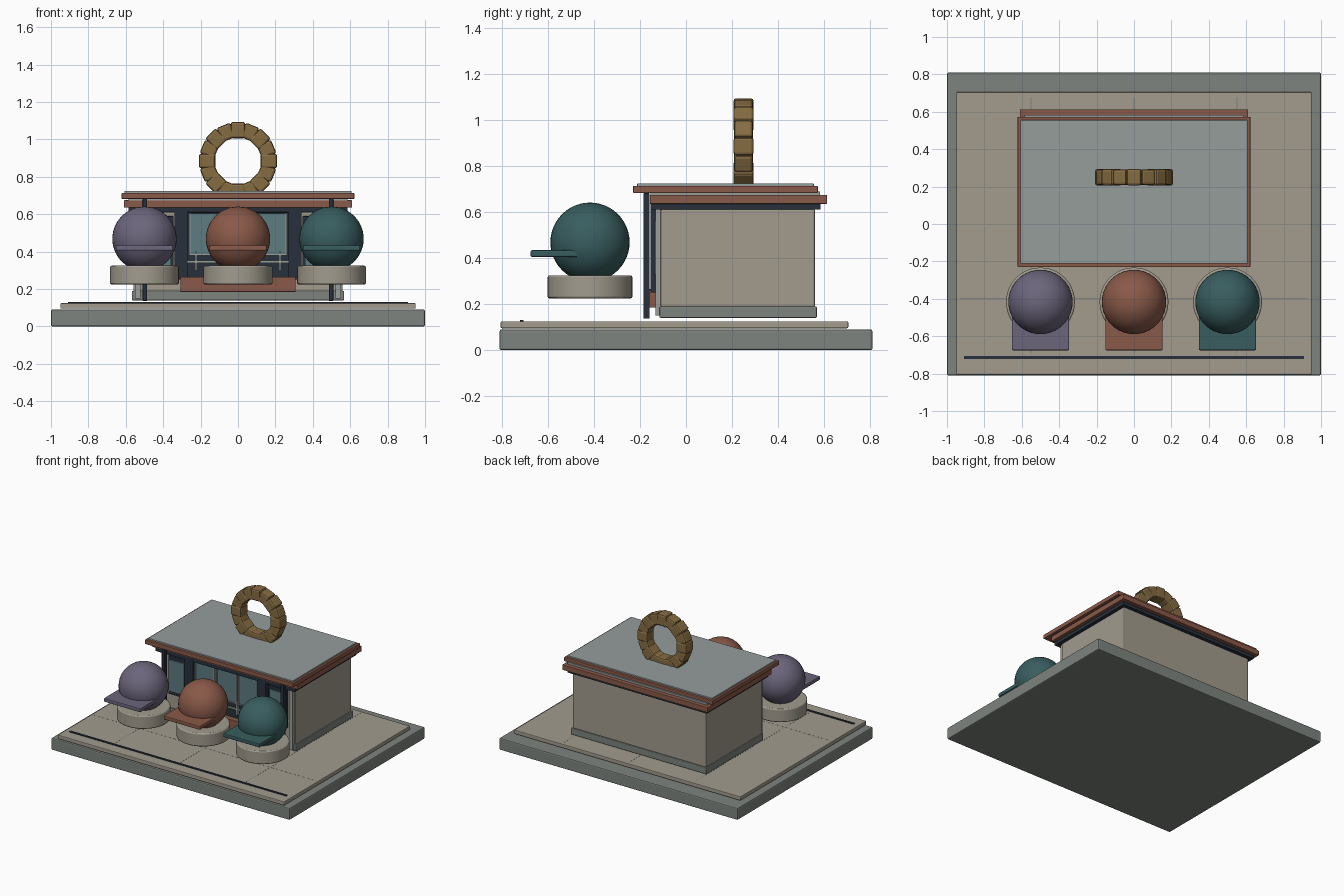
import bpy, bmesh, math
from mathutils import Matrix

if "Cube" in bpy.data.objects:
    bpy.data.objects.remove(bpy.data.objects["Cube"])

def mat(name, r, g, b):
    m = bpy.data.materials.new(name)
    m.diffuse_color = (r, g, b, 1)
    m.use_nodes = True
    m.node_tree.nodes["Principled BSDF"].inputs["Base Color"].default_value = m.diffuse_color
    return m

STONE = mat("grey_stone", .21, .23, .21)
SAND = mat("sand", .36, .33, .27)
COPPER = mat("copper", .25, .10, .065)
ROOF = mat("roof_grey", .30, .34, .33)
NAVY = mat("navy", .02, .03, .045)
GLASS = mat("glass", .11, .20, .22)
TRIM = mat("trim", .33, .35, .33)
PLUM = mat("plum", .15, .13, .20)
TEAL = mat("teal", .04, .11, .115)
WOOD = mat("wood", .24, .15, .055)

def finish(name, bm, m, bevel=0, segs=2):
    me = bpy.data.meshes.new(name)
    bm.to_mesh(me)
    bm.free()
    ob = bpy.data.objects.new(name, me)
    bpy.context.collection.objects.link(ob)
    me.materials.append(m)
    if bevel:
        b = ob.modifiers.new("bevel", 'BEVEL')
        b.width, b.segments, b.limit_method = bevel, segs, 'ANGLE'
    return ob

def box(name, x, y, z, m, bevel=0.0):
    """Box from (min, max) ranges."""
    bm = bmesh.new()
    c = [(a + b) / 2 for a, b in (x, y, z)]
    s = [b - a for a, b in (x, y, z)]
    bmesh.ops.create_cube(bm, size=1, matrix=Matrix.Translation(c) @ Matrix.Diagonal((*s, 1)))
    return finish(name, bm, m, bevel)

def cbox(name, cx, w, y, z, m, bevel=0.0):
    return box(name, (cx - w / 2, cx + w / 2), y, z, m, bevel)

def smooth(ob, angle=35):
    bpy.ops.object.select_all(action='DESELECT')
    ob.select_set(True)
    bpy.context.view_layer.objects.active = ob
    bpy.ops.object.shade_smooth_by_angle(angle=math.radians(angle))

# Ground slab, paving and joints
cbox("base_slab", 0, 2, (-.81, .81), (0, .09), STONE, .008)
cbox("paving", 0, 1.9, (-.805, .705), (.095, .125), SAND, .005)
cbox("front_groove", 0, 1.82, (-.722, -.705), (.12, .13), NAVY)
for i, x in enumerate((-.55, 0, .55)):
    cbox(f"paving_joint_{i}", x, .005, (-.69, .68), (.12, .1255), STONE)
cbox("paving_cross_joint", 0, 1.86, (-.4, -.395), (.12, .1255), STONE)

# Building shell
cbox("plinth", 0, 1.135, (-.115, .568), (.14, .19), STONE, .005)
cbox("walls", 0, 1.12, (-.11, .56), (.185, .615), SAND, .008)
cbox("dark_frieze", 0, 1.17, (-.155, .585), (.61, .637), NAVY, .003)
cbox("lower_cornice", 0, 1.22, (-.157, .613), (.635, .675), COPPER, .004)
cbox("roof_spacer", 0, 1.17, (-.155, .583), (.672, .69), ROOF)
cbox("upper_cornice", 0, 1.245, (-.23, .573), (.682, .714), COPPER, .004)
cbox("roof_deck", 0, 1.215, (-.212, .555), (.705, .724), ROOF, .003)

# Shopfront
cbox("front_panel", 0, .56, (-.125, -.105), (.25, .615), NAVY)
cbox("front_sill", 0, .615, (-.165, -.11), (.185, .265), COPPER, .003)
for i, x in enumerate((-.18, 0, .18)):
    cbox(f"pane_{i}", x, .16, (-.138, -.12), (.38, .605), GLASS, .003)
    for s in (-1, 1):
        cbox(f"pane_edge_{i}_{s}", x + s * .078, .008, (-.144, -.12), (.38, .608), TRIM)
    cbox(f"pane_bottom_{i}", x, .16, (-.144, -.12), (.38, .388), TRIM)
cbox("push_bar", 0, .54, (-.15, -.138), (.34, .352), TRIM)
for x in (-.225, -.09, .09, .225):
    cbox("bar_bracket", x, .012, (-.15, -.12), (.3, .4), TRIM)
for s in (-1, 1):
    cbox("pier", s * .305, .07, (-.155, -.105), (.25, .615), NAVY, .003)
    cbox("side_window_frame", s * .42, .15, (-.128, -.105), (.3, .59), NAVY, .003)
    cbox("side_window", s * .42, .125, (-.138, -.12), (.325, .565), GLASS, .003)
    cbox("corner_trim", s * .535, .03, (-.132, -.11), (.15, .615), TRIM)
    cbox("canopy_post", s * .4975, .024, (-.185, -.158), (.137, .682), NAVY, .003)

# Capped heads: pedestal, dome and visor
for tag, x, m in (("left", -.5, PLUM), ("middle", 0, COPPER), ("right", .5, TEAL)):
    bm = bmesh.new()
    bmesh.ops.create_cone(bm, cap_ends=True, segments=48, radius1=.184, radius2=.184,
                          depth=.1, matrix=Matrix.Translation((x, -.417, .275)))
    smooth(finish(f"{tag}_pedestal", bm, SAND, .008))
    bm = bmesh.new()
    bmesh.ops.create_uvsphere(bm, u_segments=40, v_segments=24, radius=.172,
                              matrix=Matrix.Translation((x, -.417, .469)))
    smooth(finish(f"{tag}_dome", bm, m), 60)
    cbox(f"{tag}_visor", x, .306, (-.675, -.45), (.405, .434), m, .006)

# Rooftop ring of chunky blocks
N = 16
for i in range(N):
    bm = bmesh.new()
    w = .082 if i % 2 else .088
    rot = (Matrix.Translation((0, .25, .885)) @ Matrix.Rotation(2 * math.pi * i / N, 4, 'Y')
           @ Matrix.Translation((0, 0, .165)))
    bmesh.ops.create_cube(bm, size=1, matrix=rot @ Matrix.Diagonal((.078, w, w, 1)))
    finish(f"ring_block_{i}", bm, WOOD, .012, 2)
